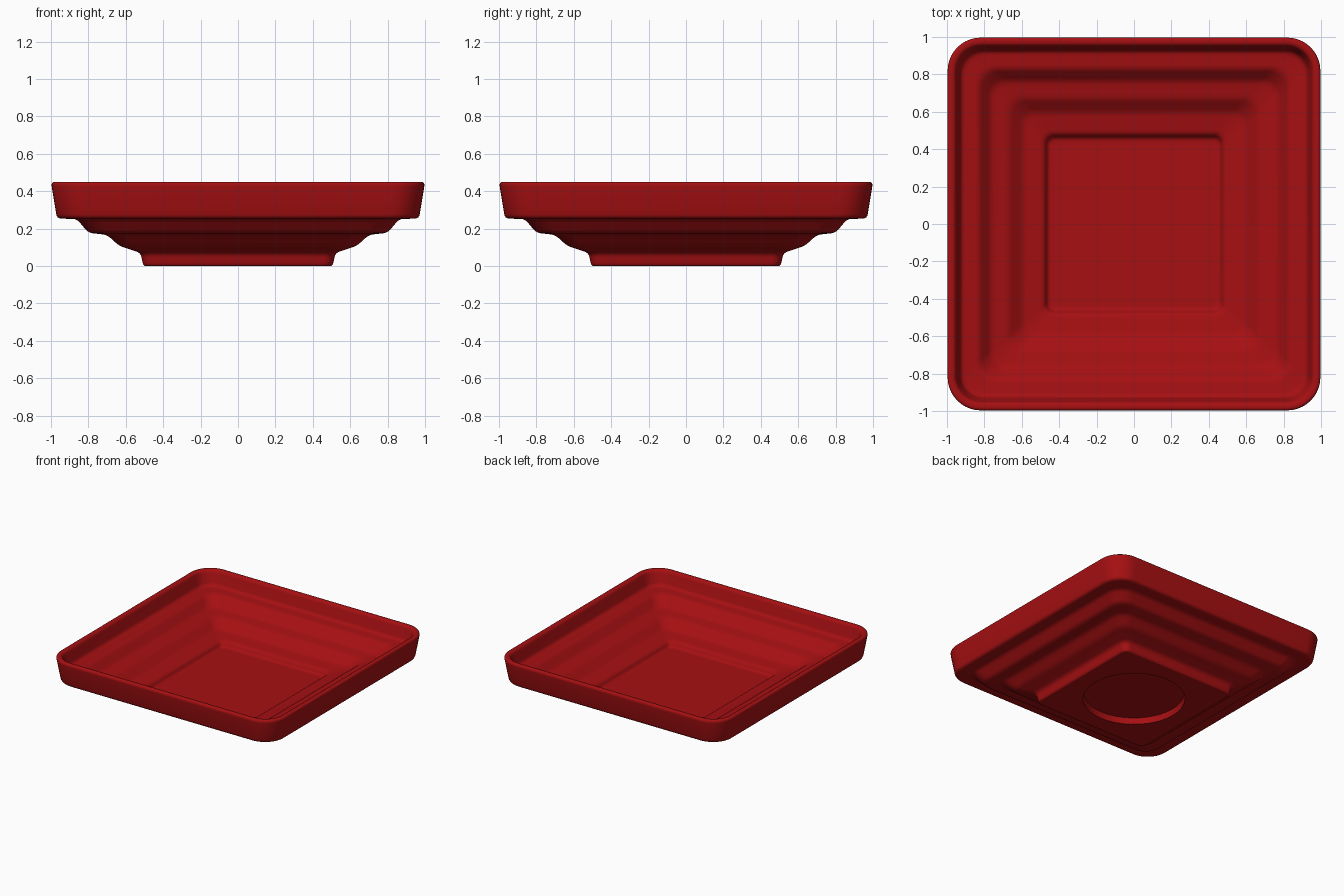
import bpy, bmesh, math
from mathutils import Vector

cube = bpy.data.objects.get("Cube")
if cube:
    bpy.data.objects.remove(cube, do_unlink=True)

red = bpy.data.materials.new("deep red")
red.use_nodes = True
red.diffuse_color = (0.38, 0.005, 0.006, 1)
red.node_tree.nodes["Principled BSDF"].inputs["Base Color"].default_value = red.diffuse_color


def ring(half, z, radius, segments=10):
    """Rounded square outline; radius equal to half gives a circle."""
    points = []
    for corner in range(4):
        start = corner * math.pi / 2
        mid = start + math.pi / 4
        centre = (half - radius) * math.sqrt(2)
        for i in range(segments + 1):
            a = start + math.pi / 2 * i / segments
            points.append((centre * math.cos(mid) + radius * math.cos(a),
                           centre * math.sin(mid) + radius * math.sin(a), z))
    return points


def soften(corners, size, steps=4):
    """Round every inner corner of a profile."""
    out = [corners[0]]
    for before, here, after in zip(corners, corners[1:], corners[2:]):
        a, b = before - here, after - here
        p = here + a * min(0.45, size / a.length)
        q = here + b * min(0.45, size / b.length)
        for i in range(steps + 1):
            t = i / steps
            out.append(p * (1 - t) ** 2 + here * 2 * t * (1 - t) + q * t ** 2)
    return out + [corners[-1]]


# Sections as half width, height, corner radius
recess = [(0.365, 0.05, 0.365), (0.37, 0.0, 0.37)]
outside = [(0.48, 0, 0.03), (0.507, 0, 0.05), (0.52, 0.07, 0.06),
           (0.635, 0.108, 0.08), (0.70, 0.167, 0.1), (0.80, 0.178, 0.11),
           (0.862, 0.252, 0.13), (0.968, 0.254, 0.16), (1.0, 0.45, 0.18)]
inside = [(0.955, 0.45, 0.14), (0.925, 0.335, 0.12), (0.83, 0.33, 0.1),
          (0.765, 0.26, 0.09), (0.67, 0.245, 0.08), (0.595, 0.185, 0.07),
          (0.48, 0.17, 0.05), (0.46, 0.13, 0.04), (0.42, 0.13, 0.03)]
shell = soften([Vector(s) for s in outside + inside], 0.025)
sections = [Vector(s) for s in recess] + shell

# Loft the sections into one closed tray
bm = bmesh.new()
loops = [[bm.verts.new(p) for p in ring(*s)] for s in sections]
count = len(loops[0])
for lower, upper in zip(loops, loops[1:]):
    for i in range(count):
        j = (i + 1) % count
        bm.faces.new((lower[i], lower[j], upper[j], upper[i]))
bm.faces.new(loops[0])
bm.faces.new(loops[-1])
bmesh.ops.remove_doubles(bm, verts=bm.verts, dist=0.00001)
bmesh.ops.recalc_face_normals(bm, faces=bm.faces)
mesh = bpy.data.meshes.new("stepped_square_tray")
bm.to_mesh(mesh)
bm.free()
mesh.materials.append(red)
tray = bpy.data.objects.new("stepped_square_tray", mesh)
bpy.context.collection.objects.link(tray)

# Smooth shading, sharp only at the recess edge
bpy.ops.object.select_all(action="DESELECT")
tray.select_set(True)
bpy.context.view_layer.objects.active = tray
bpy.ops.object.shade_smooth_by_angle(angle=math.radians(40))
